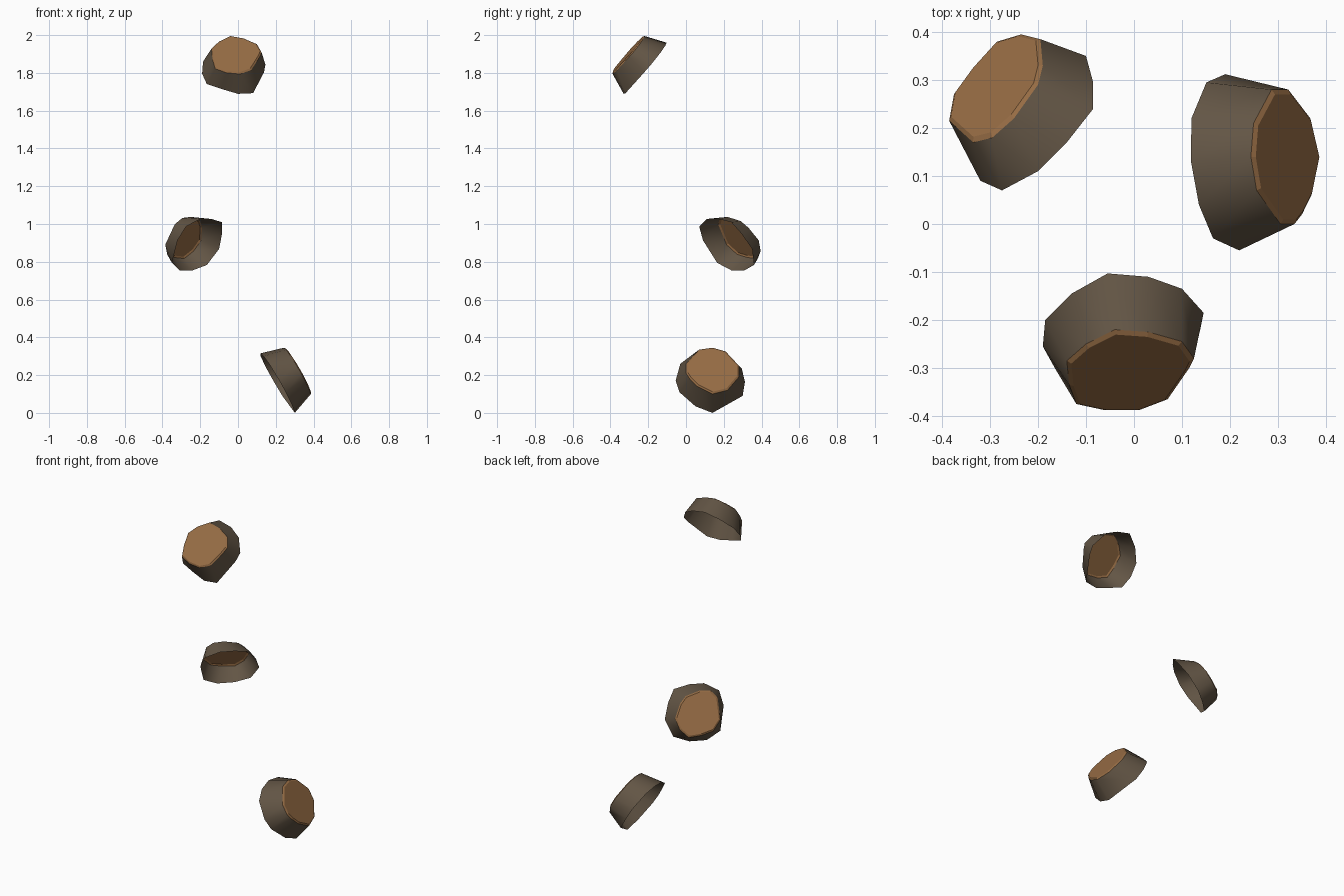
import bpy, bmesh
from mathutils import Vector

if "Cube" in bpy.data.objects:
    bpy.data.objects.remove(bpy.data.objects["Cube"])


def material(name, rgb):
    m = bpy.data.materials.new(name)
    m.diffuse_color = (*rgb, 1)
    m.use_nodes = True
    m.node_tree.nodes["Principled BSDF"].inputs["Base Color"].default_value = m.diffuse_color
    return m


BARK = material("grey brown bark", (0.125, 0.092, 0.060))
WOOD = material("tan cut wood", (0.305, 0.150, 0.058))


def build(name, rings, mat, close_end, smooth):
    """Loft rings of equal length; optionally close the last one."""
    bm = bmesh.new()
    loops = [[bm.verts.new(p) for p in r] for r in rings]
    n = len(loops[0])
    for a, b in zip(loops, loops[1:]):
        for i in range(n):
            j = (i + 1) % n
            bm.faces.new((a[i], a[j], b[j], b[i]))
    if close_end:
        bm.faces.new(loops[-1])
    # make the end / walls point outwards along the stump axis
    cen = [sum((Vector(p) for p in r), Vector()) / n for r in rings]
    mid = (cen[0] + cen[-1]) / 2
    bm.normal_update()
    bm.faces.ensure_lookup_table()
    f = bm.faces[-1] if close_end else bm.faces[0]
    out = cen[-1] - cen[0] if close_end else f.calc_center_median() - mid
    if f.normal.dot(out) < 0:
        bmesh.ops.reverse_faces(bm, faces=bm.faces[:])
    me = bpy.data.meshes.new(name)
    bm.to_mesh(me)
    bm.free()
    me.materials.append(mat)
    for p in me.polygons:
        p.use_smooth = smooth
    ob = bpy.data.objects.new(name, me)
    bpy.context.collection.objects.link(ob)


def stump(name, normal, base_c, cap_c, base, cap, drop):
    """Outlines are 2D points laid on tilted planes; drop = axis solved from the plane."""
    n = Vector(normal).normalized()

    def lift(pt, c):
        p = list(pt)
        p.insert(drop, 0.0)
        p = Vector(p)
        p[drop] = c[drop] - sum(n[k] * (p[k] - c[k]) for k in range(3) if k != drop) / n[drop]
        return p

    b = [lift(p, base_c) for p in base]
    c = [lift(p, cap_c) for p in cap]
    mid = sum(c, Vector()) / len(c)
    inner = [mid + (p - mid) * 0.93 + n * 0.006 for p in c]
    build(name + "_bark", [b, c], BARK, False, True)       # open bark sleeve
    build(name + "_cut_face", [c, inner], WOOD, True, False)  # chamfered cut end


# top stump, facing the front
stump("upper_branch_stump", (0.065, -0.76, 0.65),
      (-0.055, -0.103, 1.96), (-0.04, -0.22, 1.995),
      [(-.185, -.2), (-.13, -.145), (-.055, -.103), (.03, -.11), (.10, -.135), (.145, -.185),
       (.138, -.22), (.08, -.32), (0, -.33), (-.09, -.315), (-.165, -.30), (-.19, -.255)],
      [(-.14, -.285), (-.10, -.25), (-.04, -.22), (.03, -.225), (.10, -.245), (.125, -.28),
       (.115, -.30), (.07, -.365), (.01, -.388), (-.06, -.388), (-.12, -.375), (-.135, -.335)], 2)

# middle stump, facing back left
stump("middle_branch_stump", (-0.6, 0.6, 0.53),
      (-0.225, 0.21, 0.885), (-0.285, 0.28, 0.93),
      [(-.275, .07), (-.2, .11), (-.14, .17), (-.085, .24), (-.085, .295), (-.1, .35),
       (-.165, .36), (-.24, .31), (-.31, .24), (-.35, .165), (-.32, .09)],
      [(-.335, .17), (-.295, .18), (-.25, .22), (-.2, .29), (-.19, .33), (-.195, .385),
       (-.235, .395), (-.285, .38), (-.335, .325), (-.375, .27), (-.385, .215)], 2)

# bottom stump, facing right
stump("lower_branch_stump", (0.86, 0.075, 0.5),
      (0.21, 0.13, 0.158), (0.315, 0.14, 0.222),
      [(-.03, .26), (.04, .30), (.13, .315), (.22, .30), (.295, .235), (.312, .165),
       (.30, .09), (.14, 0), (.05, .035), (-.035, .11), (-.055, .17)],
      [(0, .26), (.07, .335), (.14, .345), (.21, .325), (.28, .25), (.28, .19),
       (.22, .12), (.14, .10), (.06, .14), (.02, .18), (0, .21)], 0)
